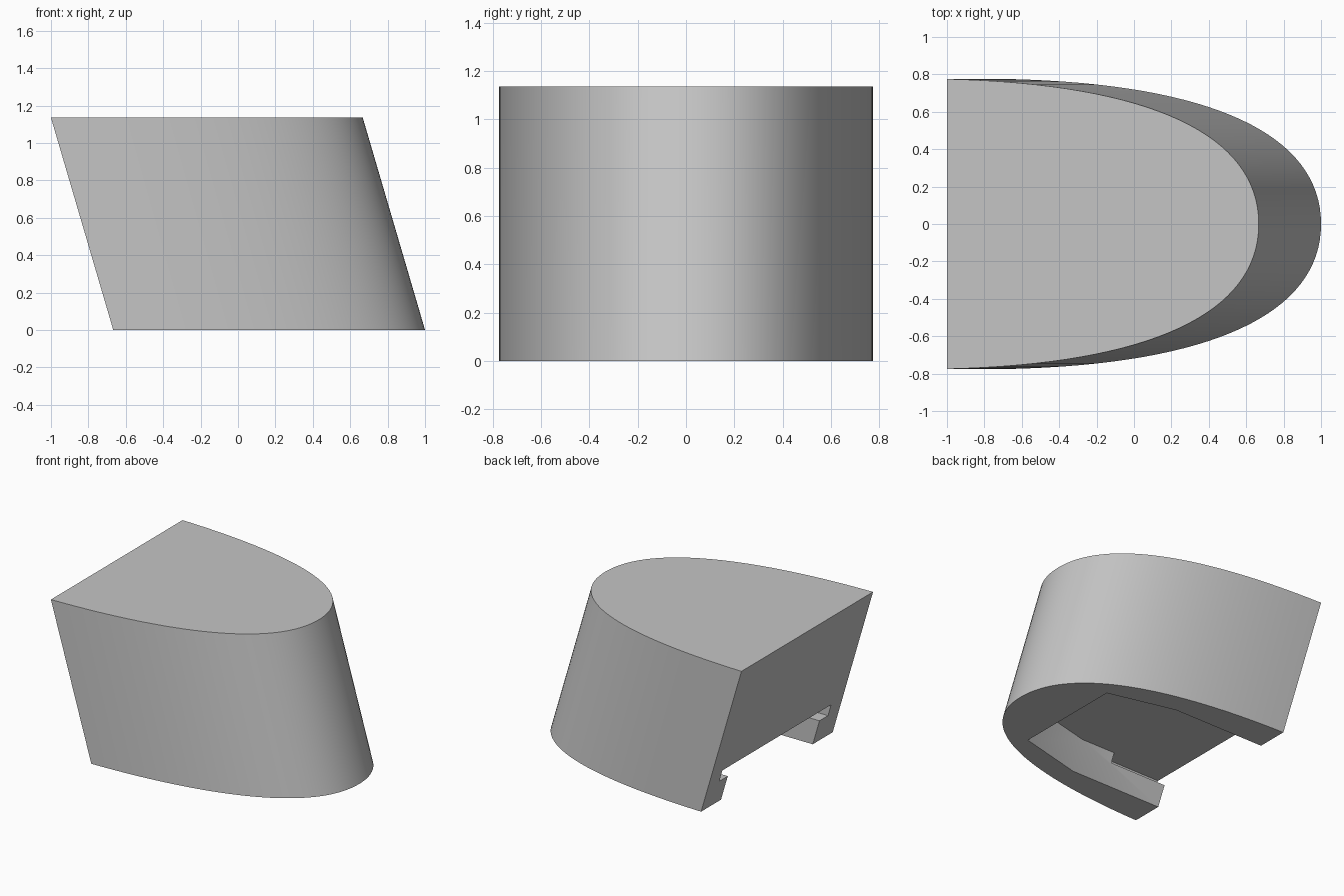
import bpy
import bmesh
from mathutils import Vector
from mathutils.geometry import interpolate_bezier

HEIGHT = 1.135
LEAN = -0.333 / HEIGHT   # sideways lean per unit of height
BACK = -0.667            # x of the flat end at the ground

cube = bpy.data.objects.get("Cube")
if cube:
    bpy.data.objects.remove(cube, do_unlink=True)

grey = bpy.data.materials.new("light_grey")
grey.use_nodes = True
colour = (0.56, 0.56, 0.56, 1)
grey.diffuse_color = colour
grey.node_tree.nodes["Principled BSDF"].inputs["Base Color"].default_value = colour


def leaning_prism(name, half, z0, z1):
    """Mirror a half outline (distance from flat end, y) and extrude it on the lean."""
    outline = list(half) + [(u, -y) for u, y in reversed(half) if y > 1e-5]
    bm = bmesh.new()
    rings = [[bm.verts.new((BACK + u + LEAN * z, y, z)) for u, y in outline]
             for z in (z0, z1)]
    bm.faces.new(rings[0])
    bm.faces.new(rings[1])
    n = len(outline)
    for i in range(n):
        j = (i + 1) % n
        bm.faces.new((rings[0][i], rings[0][j], rings[1][j], rings[1][i]))
    bmesh.ops.recalc_face_normals(bm, faces=bm.faces)
    mesh = bpy.data.meshes.new(name)
    bm.to_mesh(mesh)
    bm.free()
    mesh.materials.append(grey)
    obj = bpy.data.objects.new(name, mesh)
    bpy.context.collection.objects.link(obj)
    return obj


# Body: flat at one end, rounded nose at the other
curve = interpolate_bezier(Vector((0, 0.775)), Vector((1.08, 0.75)),
                           Vector((1.667, 0.48)), Vector((1.667, 0)), 33)
body = leaning_prism("body", [(p[0], p[1]) for p in curve], 0, HEIGHT)

# Underside pocket, open at the flat end, and the wider slot above its lips
pocket = leaning_prism("pocket_cutter",
                       [(-0.1, 0.54), (0.75, 0.54), (1.255, 0.415)], -0.1, 0.278)
slot = leaning_prism("slot_cutter", [(-0.1, 0.64), (0.47, 0.64)], 0.19, 0.278)

bpy.ops.object.select_all(action="DESELECT")
bpy.context.view_layer.objects.active = body
body.select_set(True)
for cutter in (pocket, slot):
    cutter.hide_render = True
    cut = body.modifiers.new(cutter.name, "BOOLEAN")
    cut.operation = "DIFFERENCE"
    cut.solver = "EXACT"
    cut.object = cutter
    bpy.ops.object.modifier_apply(modifier=cut.name)
    bpy.data.objects.remove(cutter, do_unlink=True)

bpy.ops.object.shade_smooth_by_angle(angle=0.5)
